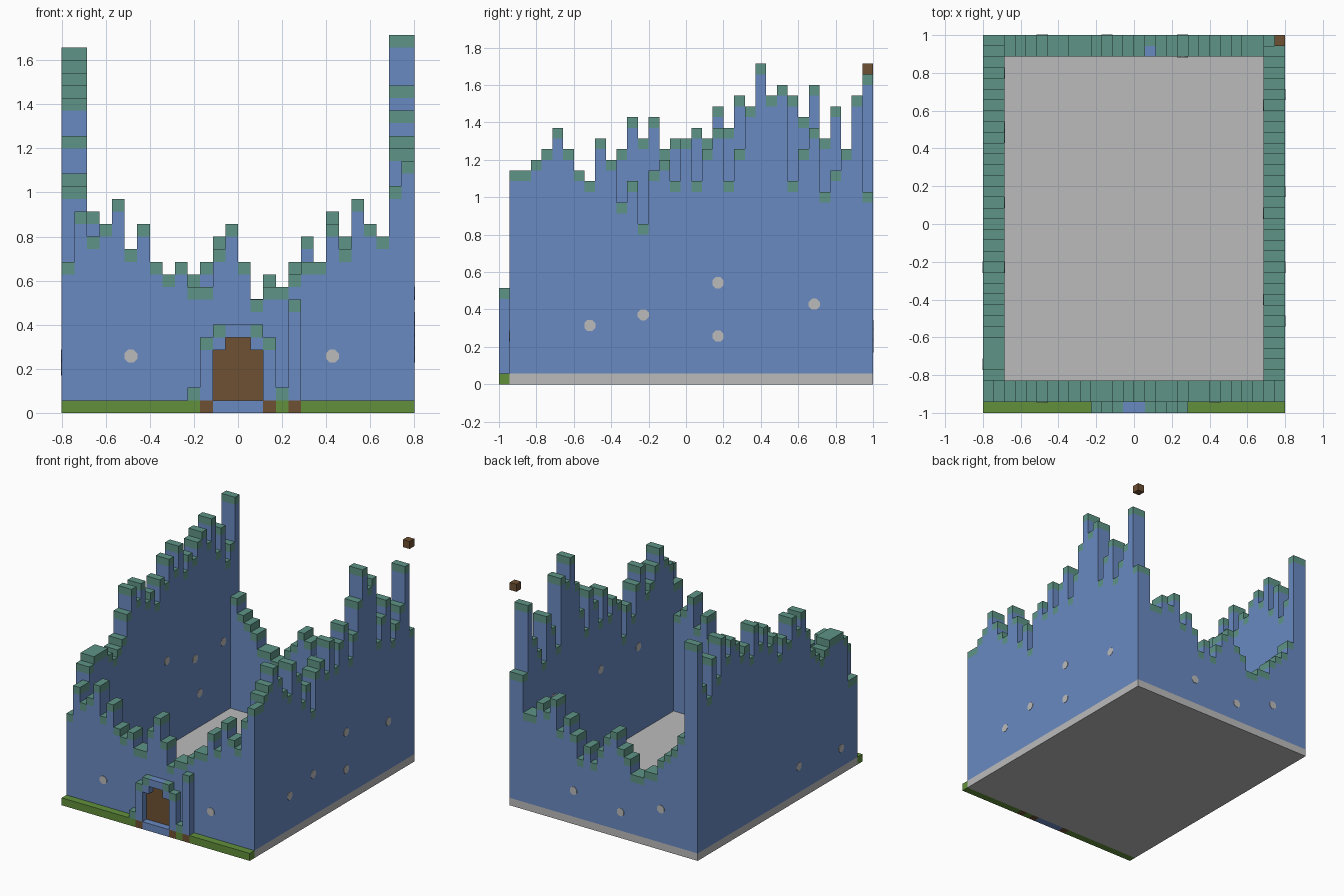
import bpy, bmesh, math
from mathutils import Vector, Matrix

cube = bpy.data.objects.get("Cube")
if cube:
    bpy.data.objects.remove(cube, do_unlink=True)

U = 2 / 35              # edge of one block
NX, NY = 28, 35         # footprint in blocks


def material(name, r, g, b):
    m = bpy.data.materials.new(name)
    m.use_nodes = True
    m.diffuse_color = (r, g, b, 1)
    m.node_tree.nodes["Principled BSDF"].inputs["Base Color"].default_value = (r, g, b, 1)
    return m


BLUE = material("blue_stone", .144, .255, .539)
TEAL = material("teal_cap", .112, .296, .238)
GREY = material("pale_grey", .5, .5, .5)
GRASS = material("grass_green", .122, .279, .045)
BROWN = material("dark_wood", .156, .08, .032)


def world(p):
    """Block coordinates to scene coordinates."""
    return Vector(((p[0] - NX / 2) * U, (p[1] - NY / 2) * U, p[2] * U))


def finish(name, bm, mat):
    bmesh.ops.recalc_face_normals(bm, faces=bm.faces)
    mesh = bpy.data.meshes.new(name)
    bm.to_mesh(mesh)
    bm.free()
    mesh.materials.append(mat)
    obj = bpy.data.objects.new(name, mesh)
    bpy.context.collection.objects.link(obj)
    return obj


def add_box(bm, lo, hi):
    a, b = world(lo), world(hi)
    size = b - a
    bmesh.ops.create_cube(bm, size=1, matrix=Matrix.Translation((a + b) / 2) @ Matrix.Diagonal((*size, 1)))


def boxes(name, mat, *pairs):
    bm = bmesh.new()
    for lo, hi in pairs:
        add_box(bm, lo, hi)
    return finish(name, bm, mat)


def ruined_wall(name, heights, start, depth, along_x):
    """Stepped profile two blocks thick, with a cap block on every step."""
    def place(s, d, z):
        return (s, d, z) if along_x else (d, s, z)

    outline = [(start, 1)]
    for i, h in enumerate(heights):
        outline += [(start + i, h - 1), (start + i + 1, h - 1)]
    outline.append((start + len(heights), 1))
    points = [p for i, p in enumerate(outline) if i == 0 or p != outline[i - 1]]

    bm = bmesh.new()
    face = bm.faces.new([bm.verts.new(world(place(s, depth, z))) for s, z in points])
    out = bmesh.ops.extrude_face_region(bm, geom=[face])
    shift = world(place(0, 2, 0)) - world((0, 0, 0))
    moved = [v for v in out["geom"] if isinstance(v, bmesh.types.BMVert)]
    bmesh.ops.translate(bm, verts=moved, vec=shift)
    finish(name, bm, BLUE)

    caps = [(place(start + i, depth, h - 1), place(start + i + 1, depth + 2, h))
            for i, h in enumerate(heights)]
    boxes(name + "_caps", TEAL, *caps)


def round_windows(name, spots, axis, at):
    """Thin eight-sided plates on a wall face, centred on blocks."""
    bm = bmesh.new()
    for s, z in spots:
        c = (s + .5, at, z + .5) if axis == "Y" else (at, s + .5, z + .5)
        turn = Matrix.Rotation(math.pi / 2, 4, "X" if axis == "Y" else "Y")
        bmesh.ops.create_cone(bm, cap_ends=True, segments=8, radius1=U * .56, radius2=U * .56, depth=.006,
                              matrix=Matrix.Translation(world(c)) @ turn @ Matrix.Rotation(math.pi / 8, 4, "Z"))
    finish(name, bm, GREY)


# Floor slab
boxes("floor", GREY, ((0, 1, 0), (NX, NY, 1)))

# Four broken walls
front = [12, 16, 14, 15, 17, 13, 15, 12, 11, 12, 10, 10, 13, 15,
         12, 9, 10, 10, 11, 12, 12, 15, 13, 17, 15, 14, 18, 20]
back = [16, 14, 13, 12, 10, 10, 9, 9, 11, 12, 14, 13,
        11, 9, 11, 9, 12, 14, 12, 16, 14, 15, 13, 13]
left = [21, 22, 24, 22, 20, 19, 23, 21, 17, 19, 15, 20, 21, 19, 23, 19,
        22, 24, 19, 22, 26, 30, 27, 28, 19, 22, 24, 18, 20, 22, 27, 18]
right = [18, 19, 19, 19, 18, 17, 18, 19, 22, 25, 23, 25, 22, 23, 21, 24,
         23, 26, 24, 27, 23, 25, 24, 26, 27, 25, 28, 23, 26, 21, 23, 29]
ruined_wall("front_wall", front, 0, 1, True)
ruined_wall("back_wall", back, 2, NY - 2, True)
ruined_wall("left_wall", left, 3, NX - 2, False)
ruined_wall("right_wall", right, 3, 0, False)

# Bare patch on top of the back wall
boxes("bare_patch", BLUE, ((15, NY - 2, 9), (16, NY - 1, 9.06)))

# Round windows, outside then inside
round_windows("front_windows", [(5, 4), (21, 4)], "Y", 1)
round_windows("back_windows", [(5, 5), (11, 3), (18, 4)], "Y", NY)
round_windows("left_windows", [(8, 5), (13, 6), (20, 9), (20, 4), (29, 7)], "X", NX)
round_windows("right_windows", [(13, 4), (4, 3)], "X", 0)
round_windows("left_inner_windows", [(28, 12), (18, 12), (10, 12)], "X", NX - 2)
round_windows("right_inner_windows", [(13, 5), (19, 12), (25, 10), (26, 5), (31, 10)], "X", 2)
round_windows("back_inner_window", [(18, 7)], "Y", NY - 2)

# Grass strip, doorstep and earth blocks along the front
boxes("grass_strip", GRASS, ((0, 0, 0), (11, 1, 1)), ((17, 0, 0), (18, 1, 1)), ((19, 0, 0), (NX, 1, 1)))
boxes("doorstep", BLUE, ((12, 0, 0), (16, 1, 1)))
boxes("earth_blocks", BROWN, *[((x, 0, 0), (x + 1, 1, 1)) for x in (11, 16, 18)])

# Stepped door set back under a porch
boxes("door", BROWN, ((12, .9, 1), (16, 1, 5)), ((13, .9, 5), (15, 1, 6)))
boxes("porch_frame", BLUE, ((11, 0, 1), (12, 1, 5)), ((16, 0, 1), (17, 1, 5)),
      ((12, 0, 5), (13, 1, 6)), ((15, 0, 5), (16, 1, 6)), ((13, 0, 6), (15, 1, 7)))
boxes("porch_caps", TEAL, *[((x, 0, z), (x + 1, 1, z + 1))
                            for x, z in ((10, 1), (11, 5), (12, 6), (15, 6), (16, 5), (17, 1))])

# Lone post beside the door
boxes("post", BLUE, ((18, 0, 1), (19, 1, 8)))
boxes("post_cap", TEAL, ((18, 0, 8), (19, 1, 9)))

# Floating block above the back corner
boxes("floating_block", BROWN, ((NX - 1, NY - 1, 29), (NX, NY, 30)))
